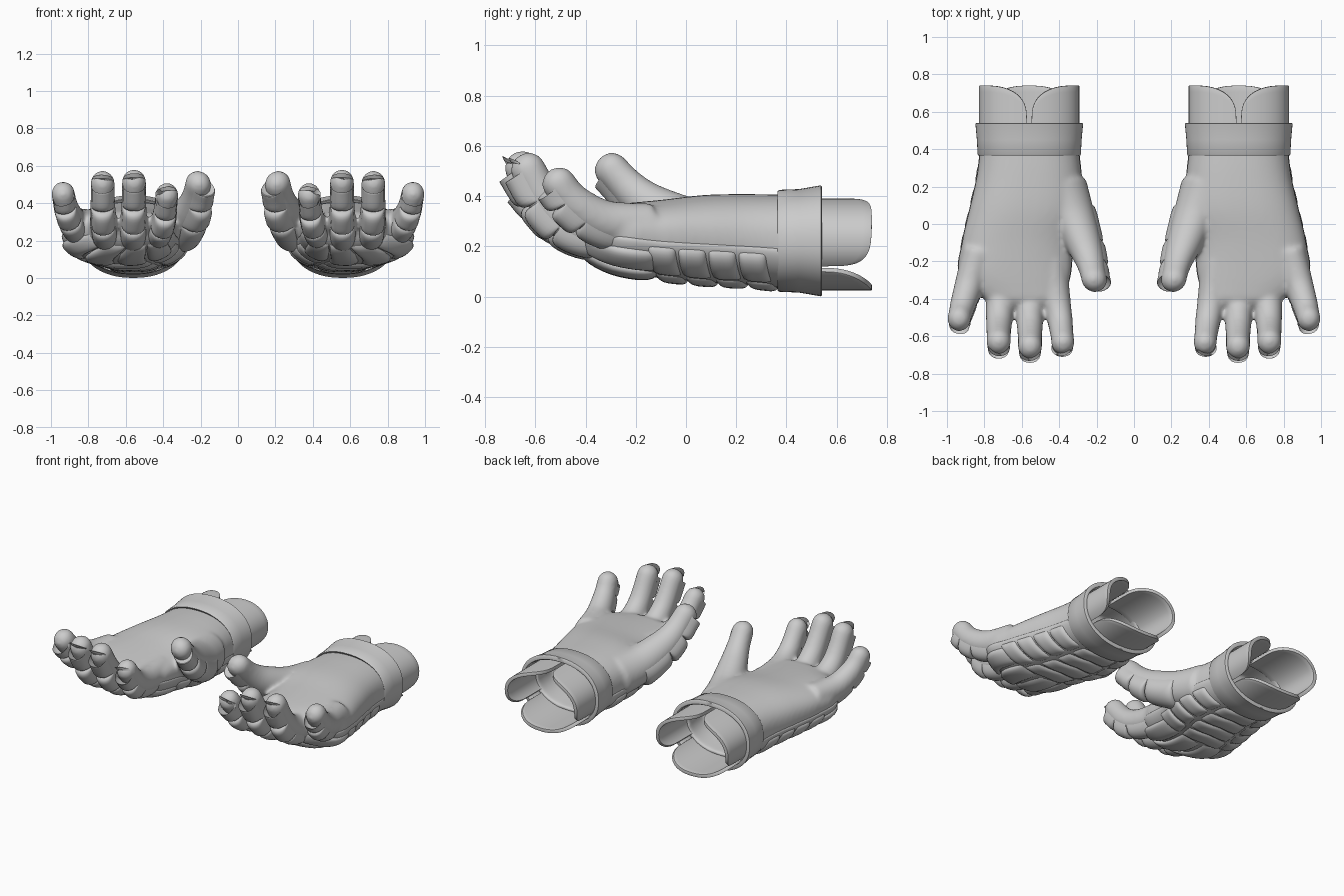
import bpy, bmesh
from math import sin, cos, pi, radians
from mathutils import Vector

if "Cube" in bpy.data.objects:
    bpy.data.objects.remove(bpy.data.objects["Cube"])

def make(name, verts, faces):
    me = bpy.data.meshes.new(name)
    me.from_pydata([tuple(v) for v in verts], [], faces)
    bm = bmesh.new()
    bm.from_mesh(me)
    bmesh.ops.recalc_face_normals(bm, faces=bm.faces)
    bm.to_mesh(me)
    bm.free()
    ob = bpy.data.objects.new(name, me)
    bpy.context.collection.objects.link(ob)
    return ob

def loft(rings, cyclic=False):
    n, m = len(rings[0]), len(rings)
    faces = [(i * n + j, i * n + (j + 1) % n, (i + 1) % m * n + (j + 1) % n, (i + 1) % m * n + j)
             for i in range(m if cyclic else m - 1) for j in range(n)]
    if not cyclic:
        faces += [tuple(range(n)), tuple(range((m - 1) * n, m * n))]
    return [v for r in rings for v in r], faces

def spline(rows, t):
    i = max(0, min(len(rows) - 2, int(t)))
    u = t - i
    p = [Vector(rows[max(0, min(len(rows) - 1, i + k))]) for k in (-1, 0, 1, 2)]
    return 0.5 * (2 * p[1] + (p[2] - p[0]) * u + (2 * p[0] - 5 * p[1] + 4 * p[2] - p[3]) * u * u
                  + (3 * p[1] - p[0] - 3 * p[2] + p[3]) * u ** 3)

def spow(v, e):
    return abs(v) ** e * (1 if v >= 0 else -1)

# Hand cross-sections every 0.18 from the wrist: centre x, half width, centre z, palm depth, back depth
SECTIONS = [(.56, .262, .22, .185, .185), (.56, .28, .23, .178, .178), (.575, .305, .24, .165, .178),
            (.62, .30, .25, .135, .17), (.635, .295, .27, .098, .162), (.57, .18, .29, .06, .115)]

def hand(y, a, d=0.0):
    cx, hw, zc, ht, hb = spline(SECTIONS, (.44 - y) / .18)
    c, s = cos(a), sin(a)
    return Vector((cx + (hw + d) * spow(c, .85), y, zc + ((ht if s > 0 else hb) + d) * spow(s, .85)))

def digit(path, hint, r0, r1):
    """Surface of a finger; angle 0 is the back of the finger."""
    def surf(t, a, d=0.0, along=0.0, k=1.0):
        tan = (spline(path, t + .01) - spline(path, t - .01)).normalized()
        nor = (Vector(hint) - tan * tan.dot(Vector(hint))).normalized()
        side = tan.cross(nor)
        r = r0 + (r1 - r0) * min(1, t / (len(path) - 1.5))
        # the pad swells straight outward, so it stays no wider than the finger
        return (spline(path, t) + tan * along * r + nor * (cos(a) * 1.08 * r * k + d)
                + side * (sin(a) * r * k))
    return surf

def pad(name, surf, u0, u1, a0, a1, h, p=6, bend=0.0, n=14):
    """Padded panel puffed up from a surface."""
    ks = [sin(pi / 2 * (2 * i / n - 1)) for i in range(n + 1)]
    verts = []
    for s in ks:
        for t in ks:
            a = radians((a0 + a1) / 2 + (a1 - a0) / 2 * t)
            u = (u0 + u1) / 2 + (u1 - u0) / 2 * s + bend * abs(cos(a))
            verts.append(surf(u, a, h * ((1 - abs(s) ** p) * (1 - abs(t) ** p)) ** .5 - .006))
    w = n + 1
    faces = [(i * w + j, i * w + j + 1, (i + 1) * w + j + 1, (i + 1) * w + j)
             for i in range(n) for j in range(n)]
    return make(name, verts, faces)

N = 40
ANG = [2 * pi * j / N for j in range(N)]
parts = []

# Hollow hand, open at the wrist, rounded off at the knuckles
rings = [[hand(.44 - .86 * i / 30, a, d) for a in ANG]
         for i, d in [(31, -.045), (30.7, -.025)] + [(i, -.008 if i == 30 else 0) for i in range(30, -1, -1)]]
rings += [[hand(y, a, -.03) for a in ANG] for y in (.44, .35, .26)]
shells = [loft(rings)]

# Fingers and thumb
F = (0, -1, -.75)
DIGITS = {
    "index": ([(.44, -.2, .265), (.415, -.40, .275), (.393, -.53, .33), (.38, -.635, .445)], F, .084, .062),
    "middle": ([(.56, -.2, .25), (.56, -.42, .265), (.557, -.55, .355), (.556, -.655, .515)], F, .086, .065),
    "ring": ([(.70, -.2, .255), (.715, -.41, .27), (.722, -.535, .35), (.724, -.63, .508)], F, .085, .065),
    "little": ([(.83, -.15, .28), (.88, -.32, .30), (.917, -.44, .37), (.935, -.508, .452)], F, .087, .063),
    "thumb": ([(.38, .2, .245), (.325, .05, .27), (.27, -.1, .335), (.235, -.2, .405), (.212, -.297, .505)],
              (-.7, -.6, -.5), .128, .067)}
for name, (path, hint, r0, r1) in DIGITS.items():
    surf = digit(path, hint, r0, r1)
    e = len(path) - 1
    rings = [[surf(e * i / 20, a) for a in ANG] for i in range(21)]
    rings += [[surf(e, a, 0, sin(b), cos(b)) for a in ANG] for b in (.3, .6, .9, 1.2, 1.45)]
    shells.append(loft(rings))
    spans = [(.6, 1.54), (1.56, 2.27), (2.29, 3.22)] if name != "thumb" else [(.9, 2.1), (2.12, 3.1), (3.12, 4.17)]
    for i, (t0, t1) in enumerate(spans):
        parts.append(pad(f"{name}_pad_{i + 1}", surf, t0, t1, -64, 64, .042 if i else .034))

# Fuse hand and digits into one smooth skin
verts, faces = [], []
for v, f in shells:
    faces += [tuple(i + len(verts) for i in q) for q in f]
    verts += v
skin = make("glove_hand", verts, faces)
m = skin.modifiers.new("fuse", 'REMESH')
m.mode, m.voxel_size, m.use_smooth_shade = 'VOXEL', .011, True
m = skin.modifiers.new("soften", 'SMOOTH')
m.factor, m.iterations = .5, 14
parts.append(skin)

# Back of the hand: base panel, knuckle pads, ribbed pads
parts.append(pad("back_panel", hand, -.33, .42, 187, 353, .013, p=30, n=40))
for i, (a0, a1) in enumerate([(210, 244), (246, 271), (273, 302), (304, 340)]):
    parts.append(pad(f"knuckle_pad_{i + 1}", hand, -.42, -.12, a0, a1, .034, p=4, bend=.02))
for r in range(4):
    for c, (a0, a1) in enumerate([(198, 243), (244.5, 295.5), (297, 347)]):
        y = .37 - .12 * r
        parts.append(pad(f"back_rib_{r + 1}_{c + 1}", hand, y - .117, y, a0, a1, .03, p=4, bend=-.05))

# Wrist strap
def oval(y, hw, hz, a):
    return Vector((.56 + hw * spow(cos(a), .9), y, .222 + hz * spow(sin(a), .9)))
profile = [(.38, .26, .18), (.372, .266, .188), (.365, .272, .198), (.372, .276, .203), (.45, .28, .206),
           (.525, .287, .219), (.537, .288, .221), (.541, .283, .217), (.541, .268, .192), (.53, .262, .185)]
parts.append(make("wrist_strap", *loft([[oval(*q, 2 * pi * j / 64) for j in range(64)] for q in profile], True)))

# Cuff flaps: two meeting on the palm side, one on the back
def flap(name, a0, a1, p0, p1, hz):
    n, k = 32, 10
    verts = []
    for i in range(n + 1):
        s = sin(pi / 2 * (2 * i / n - 1))
        p = p0 if s < 0 else p1
        end = .55 + .19 * max(0, 1 - abs(s) ** p) ** (1 / p)
        for j in range(k + 1):
            verts.append(oval(.40 + (end - .40) * j / k, .257, hz, radians((a0 + a1) / 2 + (a1 - a0) / 2 * s)))
    w = k + 1
    ob = make(name, verts, [(i * w + j, i * w + j + 1, (i + 1) * w + j + 1, (i + 1) * w + j)
                            for i in range(n) for j in range(k)])
    m = ob.modifiers.new("thickness", 'SOLIDIFY')
    m.thickness, m.offset = .022, 0
    m = ob.modifiers.new("rim", 'BEVEL')
    m.width, m.segments, m.limit_method = .006, 2, 'ANGLE'
    parts.append(ob)
flap("cuff_flap_outer", -34, 88, 3.5, 3, .158)
flap("cuff_flap_inner", 92, 214, 3, 3.5, .158)
flap("cuff_flap_back", 216, 324, 2.3, 2.3, .186)

# Smooth shading, then mirror every part for the other glove
bpy.ops.object.select_all(action='DESELECT')
for ob in parts:
    ob.select_set(True)
bpy.context.view_layer.objects.active = parts[0]
bpy.ops.object.shade_smooth_by_angle(angle=radians(45))
for ob in parts:
    m = ob.modifiers.new("other_glove", 'MIRROR')
    m.use_mirror_merge = False
